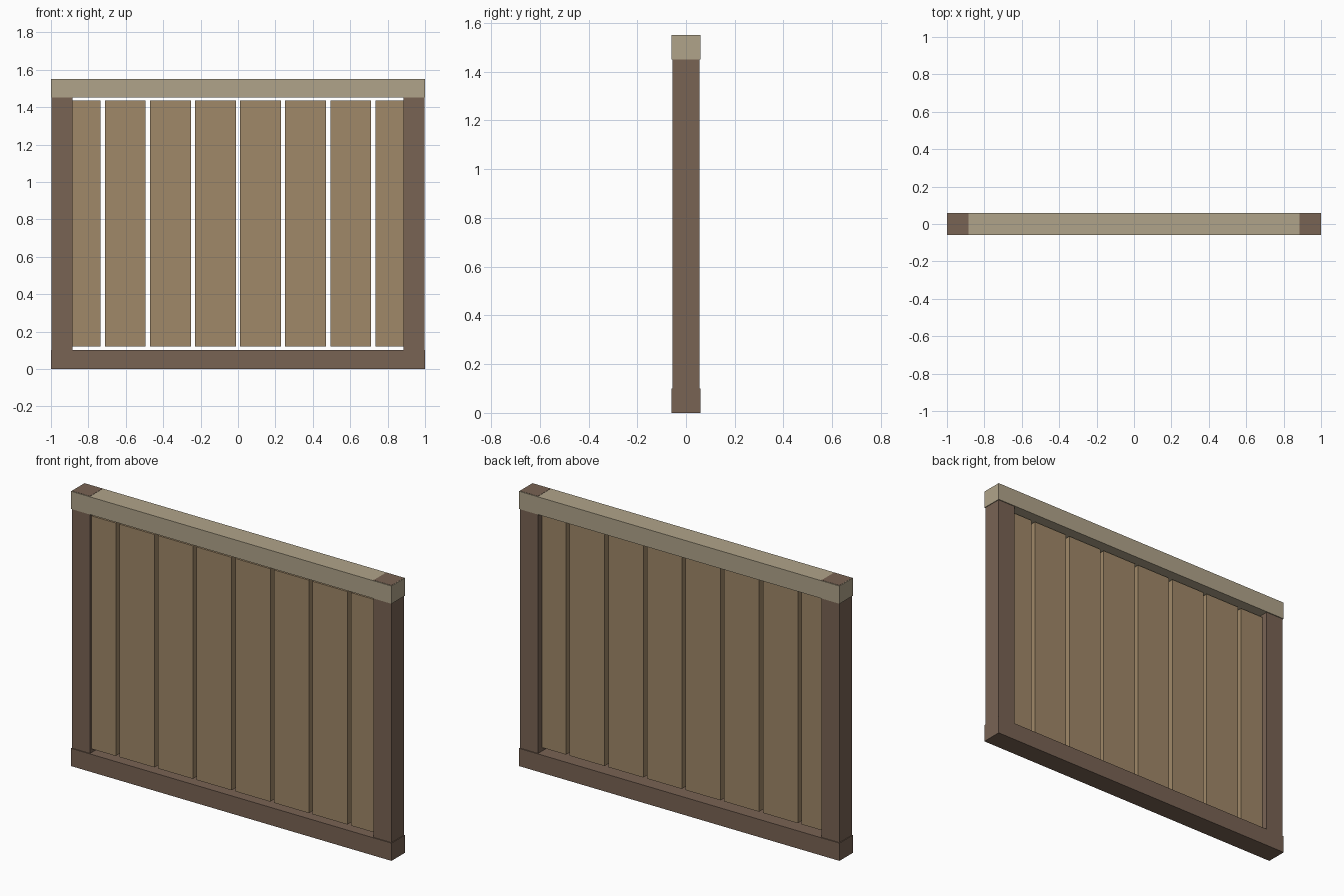
import bpy
import bmesh

if "Cube" in bpy.data.objects:
    bpy.data.objects.remove(bpy.data.objects["Cube"], do_unlink=True)


def material(name, r, g, b):
    mat = bpy.data.materials.new(name)
    mat.use_nodes = True
    mat.diffuse_color = (r, g, b, 1)
    mat.node_tree.nodes["Principled BSDF"].inputs["Base Color"].default_value = (r, g, b, 1)
    return mat


def box(name, x, y, z, mat):
    """Box spanning the given (low, high) ranges."""
    spans = (x, y, z)
    bm = bmesh.new()
    bmesh.ops.create_cube(bm, size=1)
    for v in bm.verts:
        v.co = [lo + (c + 0.5) * (hi - lo) for c, (lo, hi) in zip(v.co, spans)]
    mesh = bpy.data.meshes.new(name)
    bm.to_mesh(mesh)
    bm.free()
    mesh.materials.append(mat)
    obj = bpy.data.objects.new(name, mesh)
    bpy.context.collection.objects.link(obj)
    return obj


dark_wood = material("dark wood", 0.19, 0.125, 0.088)
plank_wood = material("plank wood", 0.35, 0.246, 0.138)
pale_wood = material("pale wood", 0.434, 0.371, 0.254)

# Rails
box("bottom_rail", (-1, 1), (-0.06, 0.06), (0, 0.1), dark_wood)
box("top_rail", (-1, 1), (-0.06, 0.06), (1.45, 1.55), pale_wood)

# Posts, with their ends showing on top of the rail
for side, name in ((-1, "right_post"), (1, "left_post")):
    x = sorted((side * 0.885, side * 0.996))
    box(name, x, (-0.055, 0.055), (0, 1.551), dark_wood)

# Planks, set nearer the front; the outer two run into the posts
count, pitch, width = 8, 0.241, 0.218
for i in range(count):
    cx = (i - (count - 1) / 2) * pitch
    box(f"plank_{i + 1}", (cx - width / 2, cx + width / 2),
        (-0.04, 0.02), (0.12, 1.434), plank_wood)
